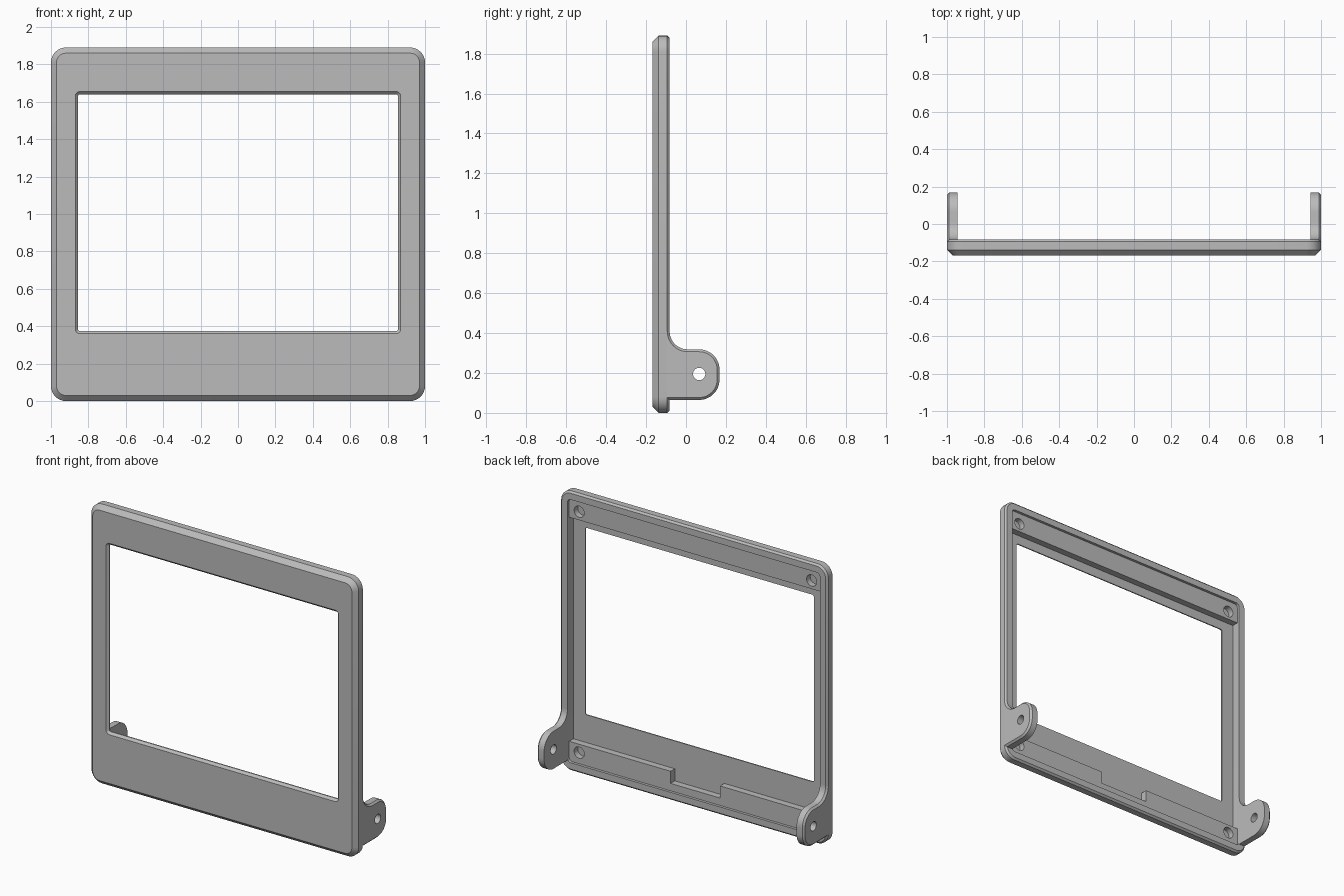
import bpy, bmesh
from math import sin, cos, pi, radians
from mathutils import Matrix, Vector

if "Cube" in bpy.data.objects:
    bpy.data.objects.remove(bpy.data.objects["Cube"])

HEIGHT = 1.89
FRONT, BACK, FLOOR, LEDGE = -0.168, -0.082, -0.145, -0.10
RIM = 0.055          # rim and ear thickness

grey = bpy.data.materials.new("plain_grey")
grey.use_nodes = True
grey.diffuse_color = (0.5, 0.5, 0.5, 1)
grey.node_tree.nodes["Principled BSDF"].inputs["Base Color"].default_value = (0.5, 0.5, 0.5, 1)


def finish(bm, name):
    bmesh.ops.recalc_face_normals(bm, faces=bm.faces)
    mesh = bpy.data.meshes.new(name)
    bm.to_mesh(mesh)
    bm.free()
    mesh.materials.append(grey)
    obj = bpy.data.objects.new(name, mesh)
    bpy.context.collection.objects.link(obj)
    return obj


def smooth(obj):
    bpy.ops.object.select_all(action='DESELECT')
    obj.select_set(True)
    bpy.context.view_layer.objects.active = obj
    bpy.ops.object.shade_smooth_by_angle(angle=radians(25))


def arc(cy, cz, r, a0, a1, n=12):
    angles = [radians(a0 + (a1 - a0) * i / n) for i in range(n + 1)]
    return [(cy + r * cos(a), cz + r * sin(a)) for a in angles]


def rounded_rect(half_w, z0, z1, r):
    pts = []
    for k, (sx, z) in enumerate([(1, z1 - r), (-1, z1 - r), (-1, z0 + r), (1, z0 + r)]):
        pts += arc(sx * (half_w - r), z, r, k * 90, k * 90 + 90, 8)
    return pts


def bridge(bm, a, b):
    n = len(a)
    for i in range(n):
        bm.faces.new((a[i], a[(i + 1) % n], b[(i + 1) % n], b[i]))


def prism(name, outline, y0, y1):
    bm = bmesh.new()
    rings = [[bm.verts.new((x, y, z)) for x, z in outline] for y in (y0, y1)]
    bridge(bm, *rings)
    for ring in rings:
        bm.faces.new(ring)
    return finish(bm, name)


def drill(obj, centre, axis, r, depth):
    """Cut a round hole and discard the cutter."""
    bm = bmesh.new()
    turn = Vector((0, 0, 1)).rotation_difference(Vector(axis)).to_matrix().to_4x4()
    bmesh.ops.create_cone(bm, cap_ends=True, segments=32, radius1=r, radius2=r,
                          depth=depth, matrix=Matrix.Translation(centre) @ turn)
    cutter = finish(bm, "hole_cutter")
    cutter.hide_render = True
    mod = obj.modifiers.new("hole", 'BOOLEAN')
    mod.operation, mod.solver, mod.object = 'DIFFERENCE', 'EXACT', cutter
    deps = bpy.context.evaluated_depsgraph_get()
    cut = bpy.data.meshes.new_from_object(obj.evaluated_get(deps))
    obj.modifiers.clear()
    obj.data = cut
    bpy.data.objects.remove(cutter)


# Bezel frame: closed loft from the front face, round the rim, into the recess, out the window
def inset(d, r):
    return rounded_rect(1 - d, d, HEIGHT - d, r)


sections = [
    (inset(0.03, 0.05), FRONT),
    (inset(0, 0.08), FRONT + 0.03),
    (inset(0, 0.08), BACK - 0.012),
    (inset(0.012, 0.068), BACK),
    (inset(RIM, 0.025), BACK),
    (inset(RIM, 0.025), FLOOR),
    (rounded_rect(0.855, 0.375, 1.64, 0.01), FLOOR),
    (rounded_rect(0.855, 0.375, 1.64, 0.01), FRONT + 0.015),
    (rounded_rect(0.87, 0.36, 1.655, 0.025), FRONT),
]
bm = bmesh.new()
rings = [[bm.verts.new((x, y, z)) for x, z in pts] for pts, y in sections]
for i, ring in enumerate(rings):
    bridge(bm, ring, rings[(i + 1) % len(rings)])
smooth(finish(bm, "bezel_frame"))

# Screw ledges inside the recess; the lower one has a notch in the middle
edge = 1 - RIM + 0.005
low, high, step, notch = 0.05, 0.187, 0.105, 0.185
top_outline = [(-edge, HEIGHT - high), (edge, HEIGHT - high),
               (edge, HEIGHT - low), (-edge, HEIGHT - low)]
bottom_outline = [(-edge, low), (edge, low), (edge, high), (notch, high),
                  (notch, step), (-notch, step), (-notch, high), (-edge, high)]
for name, outline, z in (("top_ledge", top_outline, HEIGHT - 0.13),
                         ("bottom_ledge", bottom_outline, 0.13)):
    ledge = prism(name, outline, FLOOR - 0.002, LEDGE)
    for side in (-1, 1):
        drill(ledge, (side * 0.87, LEDGE, z), (0, 1, 0), 0.038, 0.08)
    smooth(ledge)


# Hinge ears: rounded lugs with a filleted root and a bevelled outer edge
def ear_outline(c):
    root = -0.10
    return ([(root, 0.065 + c)]
            + arc(0.066, 0.167, 0.102 - c, -90, 0)
            + arc(0.066, 0.2165, 0.102 - c, 0, 90)
            + arc(0.008, 0.4085, 0.09 + c, 270, 180)
            + [(root, 0.4085)])


for name, side in (("left_ear", 1), ("right_ear", -1)):
    bm = bmesh.new()
    rings = [[bm.verts.new((side * x, y, z)) for y, z in ear_outline(c)]
             for x, c in ((1 - RIM, 0), (0.988, 0), (1, 0.012))]
    bridge(bm, rings[0], rings[1])
    bridge(bm, rings[1], rings[2])
    bm.faces.new(rings[0])
    bm.faces.new(rings[2])
    ear = finish(bm, name)
    drill(ear, (side * 0.97, 0.066, 0.195), (1, 0, 0), 0.031, 0.2)
    smooth(ear)
